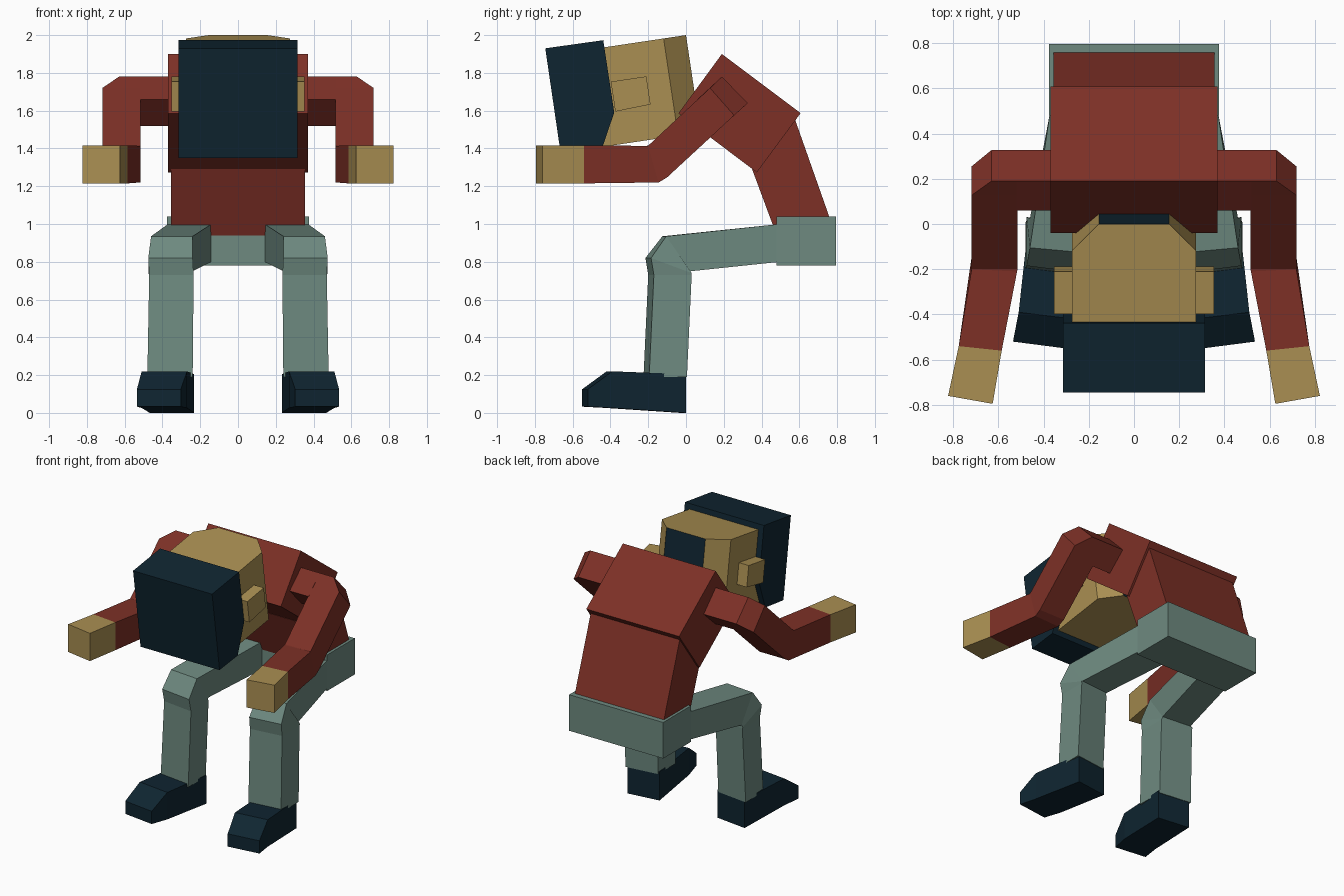
import bpy, bmesh, math
from mathutils import Vector

if "Cube" in bpy.data.objects:
    bpy.data.objects.remove(bpy.data.objects["Cube"])


def material(name, rgb):
    def lin(c):
        c /= 255
        return c / 12.92 if c < 0.04045 else ((c + 0.055) / 1.055) ** 2.4
    m = bpy.data.materials.new(name)
    m.diffuse_color = (*[lin(c) for c in rgb], 1)
    m.use_nodes = True
    m.node_tree.nodes["Principled BSDF"].inputs["Base Color"].default_value = m.diffuse_color
    return m


RED = material("brick red", (125, 48, 38))
TAN = material("tan skin", (170, 143, 82))
GREEN = material("grey green", (110, 138, 128))
NAVY = material("dark navy", (15, 37, 49))


def loft(name, rings, mat, mirror=False):
    """Skin a list of equal point rings, with capped ends."""
    bm = bmesh.new()
    vr = [[bm.verts.new(p) for p in r] for r in rings]
    n = len(vr[0])
    for a, b in zip(vr, vr[1:]):
        for i in range(n):
            j = (i + 1) % n
            bm.faces.new((a[i], a[j], b[j], b[i]))
    bm.faces.new(vr[0])
    bm.faces.new(vr[-1][::-1])
    bmesh.ops.recalc_face_normals(bm, faces=bm.faces)
    me = bpy.data.meshes.new(name)
    bm.to_mesh(me)
    bm.free()
    me.materials.append(mat)
    ob = bpy.data.objects.new(name, me)
    bpy.context.collection.objects.link(ob)
    if mirror:
        ob.modifiers.new("mirror", "MIRROR").use_mirror_merge = False
    return ob


def prism(name, profile, x0, x1, mat, mirror=False):
    """Extrude a side profile of (y, z) points from x0 to x1."""
    return loft(name, [[(x, y, z) for y, z in profile] for x in (x0, x1)], mat, mirror)


def limb(name, rings, mat):
    """Mirrored limb; ring = upper y,z, lower y,z, inner x, outer x, outer y shift."""
    out = []
    for y0, z0, y1, z1, xi, xo, s in rings:
        out.append([(xi, y0, z0), (xo, y0 + s, z0), (xo, y1 + s, z1), (xi, y1, z1)])
    return loft(name, out, mat, True)


# torso and pelvis
prism("chest", [(.19, 1.90), (.607, 1.587), (.375, 1.273), (-.04, 1.586)], -.37, .37, RED)
prism("abdomen", [(.56, 1.60), (.58, 1.545), (.765, 1.02), (.72, .90), (.495, .90),
                  (.35, 1.29), (.40, 1.42)], -.355, .355, RED)
prism("pelvis", [(.48, .78), (.795, .78), (.795, 1.04), (.48, 1.04)], -.375, .375, GREEN)

# legs and shoes
limb("leg", [
    (.50, 1.00, .50, .80, .14, .37, 0),
    (-.125, .935, .005, .75, .24, .46, .02),
    (-.215, .82, .0, .74, .24, .475, .03),
    (-.20, .73, .0, .73, .235, .47, .03),
    (-.225, .19, -.025, .19, .24, .48, .03)], GREEN)
limb("shoe", [
    (-.03, .205, -.03, .0, .232, .467, .03),
    (-.42, .22, -.42, .026, .27, .51, .03),
    (-.55, .125, -.55, .033, .303, .535, .03)], NAVY)

# shoulders, arms and hands
prism("shoulder", [(.19, 1.78), (.327, 1.64), (.195, 1.52), (.06, 1.66)], .30, .52, RED, True)
wrist = (-.56, 1.415, -.56, 1.215, .585, .775, .02)
limb("arm", [
    (.19, 1.78, .327, 1.64, .515, .63, 0),
    (.127, 1.72, .255, 1.575, .515, .718, 0),
    (-.20, 1.415, -.10, 1.247, .515, .718, 0),
    (-.21, 1.414, -.155, 1.22, .517, .718, .01),
    wrist], RED)
limb("hand", [wrist, (-.795, 1.415, -.795, 1.215, .625, .822, .035)], TAN)

# head frame: f runs forward, d runs down, tilted from the crown's back edge
t = math.radians(8.5)
F = Vector((0, -math.cos(t), -math.sin(t)))
D = Vector((0, math.sin(t), -math.cos(t)))


def hp(x, f, d):
    return Vector((x, 0, 2.0)) + F * f + D * d


# head with bevelled back corners and dark hair on the back face
plan = [(-.155, 0), (.155, 0), (.275, .12), (.275, .54), (-.275, .54), (-.275, .12)]
head = loft("head", [[hp(x, f, d) for x, f in plan] for d in (0, .52)], TAN)
head.data.materials.append(NAVY)
for p in head.data.polygons:
    if p.normal.y > .9:
        p.material_index = 1

# ears
loft("ear", [[hp(x, f, d) for f, d in ((.24, .185), (.43, .185), (.43, .345), (.24, .335))]
             for x in (.26, .353)], TAN, True)

# face mask
prism("face_mask", [(-.745, 1.93), (-.438, 1.973), (-.38, 1.59), (-.438, 1.42),
                    (-.454, 1.376), (-.66, 1.35)], -.315, .315, NAVY)
